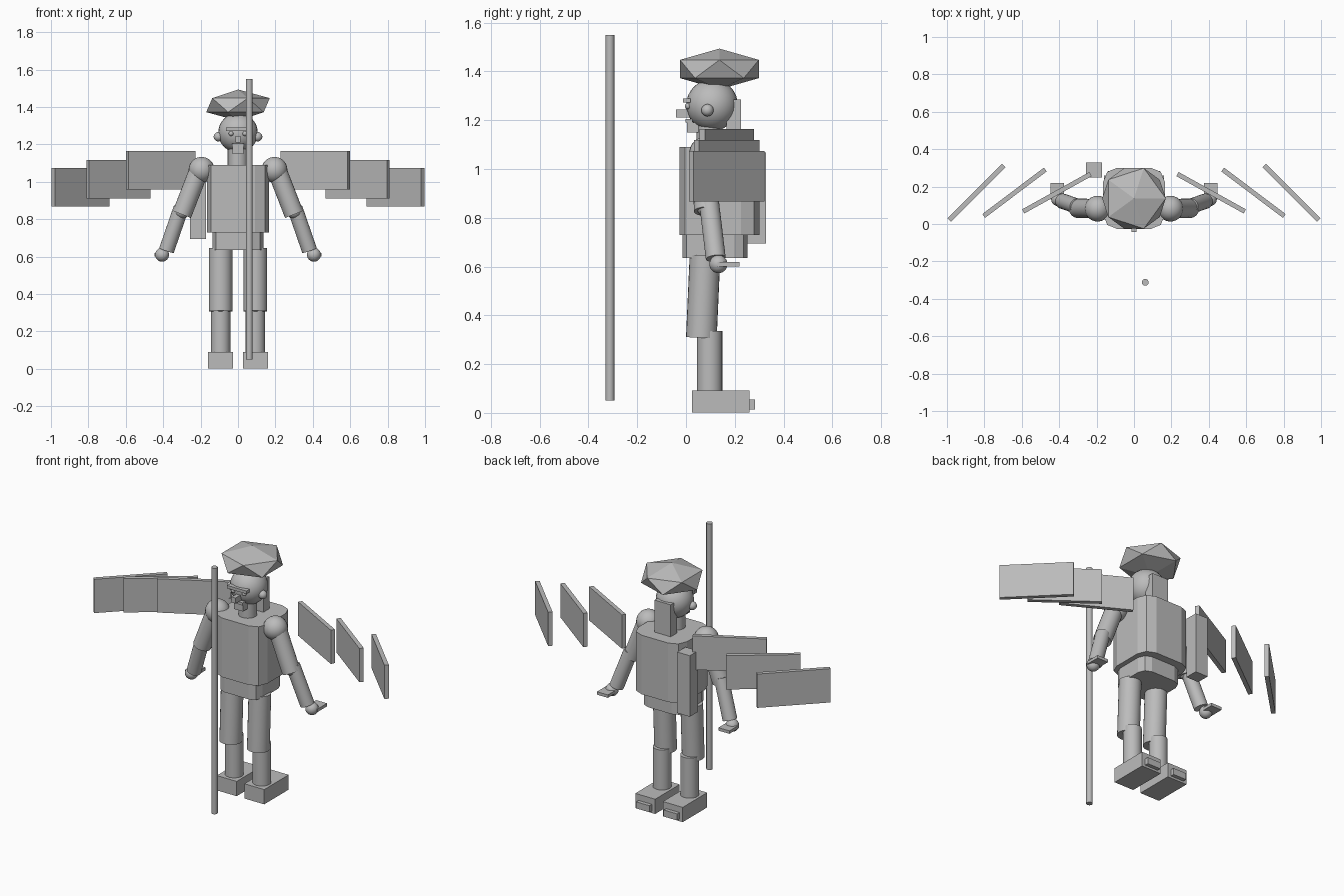
import bpy
import bmesh
from math import radians
from mathutils import Vector, Matrix

cube = bpy.data.objects.get("Cube")
if cube:
    bpy.data.objects.remove(cube, do_unlink=True)

grey = bpy.data.materials.new("plain_grey")
grey.use_nodes = True
COLOUR = (0.5, 0.5, 0.5, 1)
grey.diffuse_color = COLOUR
grey.node_tree.nodes["Principled BSDF"].inputs["Base Color"].default_value = COLOUR


def finish(name, bm, smooth=False):
    bmesh.ops.recalc_face_normals(bm, faces=bm.faces)
    mesh = bpy.data.meshes.new(name)
    bm.to_mesh(mesh)
    bm.free()
    mesh.materials.append(grey)
    obj = bpy.data.objects.new(name, mesh)
    bpy.context.collection.objects.link(obj)
    if smooth:
        bpy.ops.object.select_all(action="DESELECT")
        obj.select_set(True)
        bpy.context.view_layer.objects.active = obj
        bpy.ops.object.shade_smooth_by_angle(angle=radians(35))
    return obj


def box(name, centre, size, turn=0, round_corners=0):
    """Box turned about z, optionally with rounded upright edges."""
    bm = bmesh.new()
    bmesh.ops.create_cube(bm, size=1)
    bmesh.ops.scale(bm, vec=size, verts=bm.verts)
    if round_corners:
        upright = [e for e in bm.edges
                   if abs(e.verts[0].co.z - e.verts[1].co.z) > size[2] / 2]
        bmesh.ops.bevel(bm, geom=upright, offset=round_corners, segments=2,
                        profile=0.5, affect="EDGES")
    bm.transform(Matrix.Translation(centre) @ Matrix.Rotation(radians(turn), 4, "Z"))
    return finish(name, bm)


def ball(name, centre, radius):
    bm = bmesh.new()
    bmesh.ops.create_uvsphere(bm, u_segments=24, v_segments=16, radius=radius)
    bm.transform(Matrix.Translation(centre))
    return finish(name, bm, True)


def rod(name, start, end, radius):
    """Cylinder between two points."""
    a, b = Vector(start), Vector(end)
    axis = b - a
    bm = bmesh.new()
    bmesh.ops.create_cone(bm, cap_ends=True, segments=24, radius1=radius,
                          radius2=radius, depth=axis.length)
    spin = axis.to_track_quat("Z", "Y").to_matrix().to_4x4()
    bm.transform(Matrix.Translation((a + b) / 2) @ spin)
    return finish(name, bm, True)


# Body
box("torso", (0, 0.137, 0.91), (0.33, 0.327, 0.36), round_corners=0.075)
box("hips", (0, 0.119, 0.685), (0.27, 0.266, 0.1), round_corners=0.055)
rod("neck", (0, 0.095, 1.08), (0, 0.095, 1.2), 0.052)

# Head and face
ball("head", (0, 0.107, 1.262), 0.106)
box("brow", (0, 0.003, 1.281), (0.13, 0.03, 0.018))
box("nose", (0, -0.012, 1.228), (0.026, 0.06, 0.034))
box("mouth", (0, 0.012, 1.198), (0.066, 0.03, 0.016))
box("chin", (0, 0.028, 1.17), (0.06, 0.046, 0.042))
box("back_hair", (0, 0.196, 1.187), (0.11, 0.06, 0.196))

# Faceted hat
hat = bmesh.new()
bmesh.ops.create_icosphere(hat, subdivisions=1, radius=0.19)
bmesh.ops.scale(hat, vec=(1, 1, 0.44), verts=hat.verts)
bm_place = Matrix.Translation((0, 0.137, 1.41))
hat.transform(bm_place)
finish("hat", hat)

# Paired parts
for side, s in (("left", 1), ("right", -1)):
    ball(side + "_eye", (s * 0.037, 0.008, 1.258), 0.013)
    ball(side + "_ear", (s * 0.105, 0.088, 1.241), 0.025)

    ball(side + "_shoulder", (s * 0.195, 0.082, 1.064), 0.069)
    rod(side + "_upper_arm", (s * 0.205, 0.082, 1.07), (s * 0.3, 0.084, 0.826), 0.052)
    ball(side + "_elbow", (s * 0.3, 0.085, 0.845), 0.042)
    rod(side + "_forearm", (s * 0.304, 0.095, 0.86), (s * 0.382, 0.122, 0.634), 0.041)
    ball(side + "_hand", (s * 0.406, 0.133, 0.61), 0.037)
    box(side + "_fingers", (s * 0.41, 0.175, 0.61), (0.074, 0.09, 0.018))

    rod(side + "_thigh", (s * 0.093, 0.078, 0.645), (s * 0.093, 0.063, 0.308), 0.063)
    ball(side + "_knee", (s * 0.093, 0.08, 0.34), 0.048)
    rod(side + "_shin", (s * 0.093, 0.097, 0.335), (s * 0.093, 0.097, 0.08), 0.052)
    box(side + "_shoe", (s * 0.093, 0.142, 0.046), (0.134, 0.236, 0.09))
    box(side + "_shoe_tab", (s * 0.093, 0.265, 0.034), (0.09, 0.036, 0.04))

    # Wing made of three upright panels
    panels = (("inner", 0.4125, 1.062, 29), ("middle", 0.639, 1.015, 37),
              ("outer", 0.842, 0.97, 45))
    for part, x, z, turn in panels:
        box(f"{side}_{part}_wing_panel", (s * x, 0.167, z),
            (0.412, 0.025, 0.206), turn=-s * turn)

# Case carried at the back and staff standing in front
box("back_case", (-0.213, 0.288, 0.881), (0.085, 0.08, 0.372))
rod("staff_lower", (0.06, -0.312, 0.05), (0.06, -0.312, 0.765), 0.018)
rod("staff_upper", (0.06, -0.312, 0.765), (0.06, -0.312, 1.55), 0.018)
